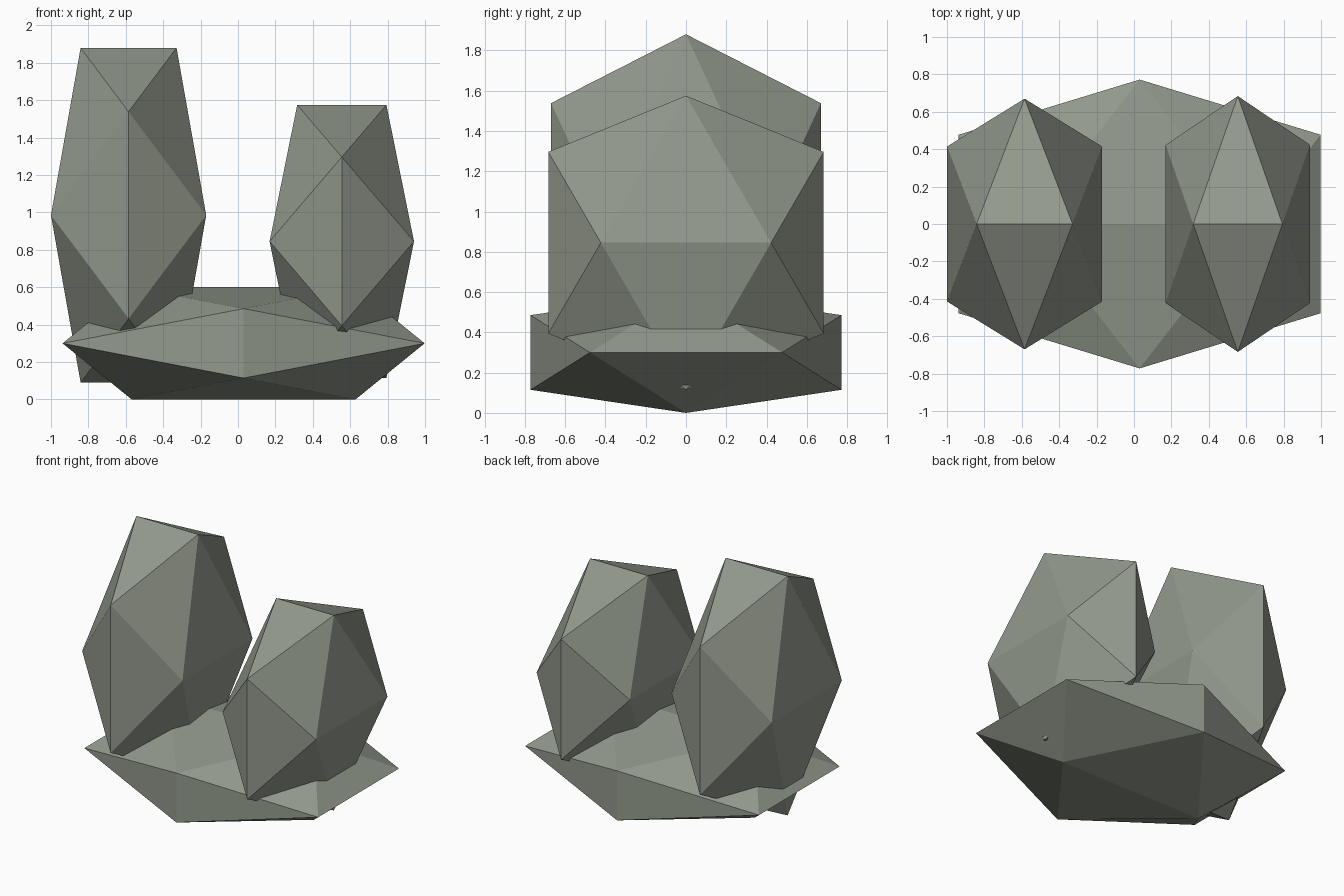
import bpy
import bmesh
from mathutils import Vector

cube = bpy.data.objects.get("Cube")
if cube:
    bpy.data.objects.remove(cube, do_unlink=True)

# Mossy grey stone
stone = bpy.data.materials.new("grey_green_stone")
stone.use_nodes = True
colour = (0.29, 0.32, 0.265, 1)
stone.diffuse_color = colour
stone.node_tree.nodes["Principled BSDF"].inputs["Base Color"].default_value = colour

SHORT = 2 / (1 + 5 ** 0.5)  # short to long side of a golden rectangle


def make_rock(name, centre, half_size):
    """Stretched icosahedron: hull of three crossed golden rectangles."""
    bm = bmesh.new()
    for i in (-1, 1):
        for j in (-1, 1):
            for corner in ((i * SHORT, 0, j), (0, i, j * SHORT), (i, j * SHORT, 0)):
                bm.verts.new(Vector(corner) * Vector(half_size))
    bmesh.ops.convex_hull(bm, input=bm.verts[:])
    bmesh.ops.recalc_face_normals(bm, faces=bm.faces[:])
    mesh = bpy.data.meshes.new(name)
    bm.to_mesh(mesh)
    bm.free()
    mesh.materials.append(stone)
    rock = bpy.data.objects.new(name, mesh)
    rock.location = centre
    bpy.context.collection.objects.link(rock)


# Wide low boulder carrying two upright ones
make_rock("base_rock", (0.03, 0, 0.3), (0.968, 0.772, 0.3))
make_rock("tall_rock", (-0.585, 0, 0.985), (0.415, 0.67, 0.895))
make_rock("short_rock", (0.555, 0, 0.845), (0.386, 0.684, 0.73))
